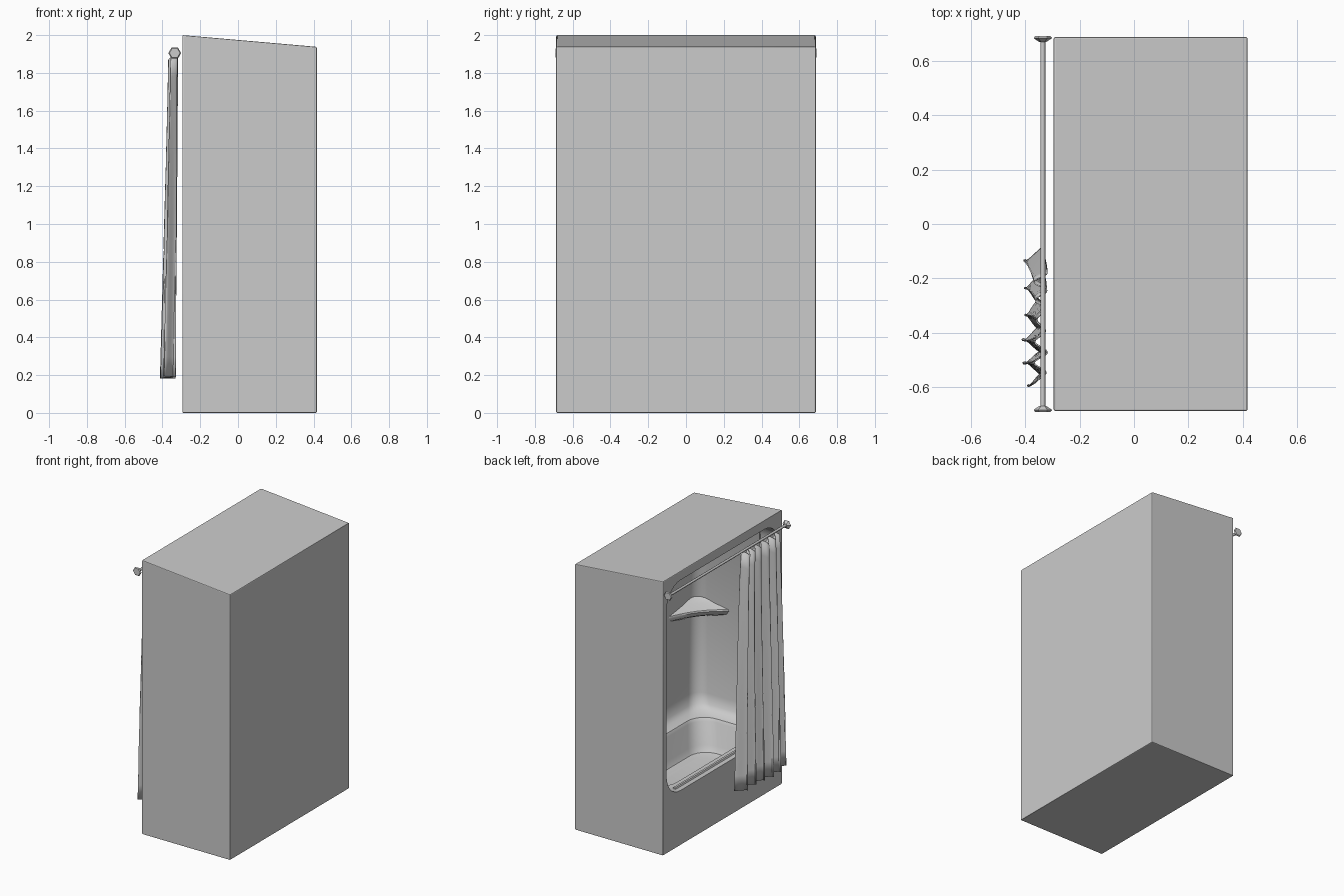
import bpy, bmesh
from math import sin, cos, pi

if "Cube" in bpy.data.objects:
    bpy.data.objects.remove(bpy.data.objects["Cube"])

def make(name, verts, faces, angle=35):
    me = bpy.data.meshes.new(name)
    me.from_pydata(verts, [], faces)
    bm = bmesh.new()
    bm.from_mesh(me)
    bmesh.ops.recalc_face_normals(bm, faces=bm.faces)
    bm.to_mesh(me)
    bm.free()
    ob = bpy.data.objects.new(name, me)
    bpy.context.collection.objects.link(ob)
    smooth(ob, angle)
    return ob

def select(ob):
    bpy.ops.object.select_all(action='DESELECT')
    ob.select_set(True)
    bpy.context.view_layer.objects.active = ob

def smooth(ob, angle):
    select(ob)
    bpy.ops.object.shade_smooth_by_angle(angle=angle * pi / 180)

def rounded(u0, u1, v0, v1, r, n=7):
    """Rounded rectangle outline as (u, v) points."""
    pts = []
    for k, (u, v) in enumerate([(u1 - r, v1 - r), (u0 + r, v1 - r), (u0 + r, v0 + r), (u1 - r, v0 + r)]):
        for i in range(n + 1):
            a = (k + i / n) * pi / 2
            pts.append((u + r * cos(a), v + r * sin(a)))
    return pts

def loft(name, rings, angle=35):
    """Closed rings joined in order and capped at both ends."""
    n = len(rings[0])
    verts = [p for r in rings for p in r]
    faces = [(j * n + i, j * n + (i + 1) % n, (j + 1) * n + (i + 1) % n, (j + 1) * n + i)
             for j in range(len(rings) - 1) for i in range(n)]
    faces += [tuple(range(n)), tuple(range((len(rings) - 1) * n, len(rings) * n))]
    return make(name, verts, faces, angle)

def cut(ob, cutter):
    m = ob.modifiers.new("cut", 'BOOLEAN')
    m.operation, m.solver, m.object = 'DIFFERENCE', 'EXACT', cutter
    select(ob)
    bpy.ops.object.modifier_apply(modifier=m.name)
    bpy.data.objects.remove(cutter)

# Outer stall box with the roof sloping to the rear
side = [(-.295, 0), (.417, 0), (.417, 1.938), (-.295, 2.0)]
stall = loft("stall_shell", [[(x, y, z) for x, z in side] for y in (-.687, .687)])
select(stall)
b = stall.modifiers.new("edges", 'BEVEL')
b.width, b.segments = .006, 2
bpy.ops.object.modifier_apply(modifier=b.name)

# Tub and wall interior: x from, x to, half width, corner radius, height
levels = [(-.10, .17, .43, .10, .19), (-.15, .21, .475, .13, .20), (-.17, .235, .50, .14, .24),
          (-.20, .26, .53, .14, .395), (-.205, .272, .542, .14, .415), (-.212, .32, .595, .11, .43),
          (-.217, .345, .62, .10, .46), (-.22, .36, .635, .09, .53),
          (-.22, .36, .635, .09, 1.83), (-.22, .345, .62, .08, 1.87), (-.22, .32, .59, .07, 1.89)]
cavity = loft("cavity_cutter", [[(x, y, z) for x, y in rounded(a, c, -h, h, r)] for a, c, h, r, z in levels])
cut(stall, cavity)

# Rounded doorway opening
door = [[(x, y, z) for y, z in rounded(-.645, .645, .40, 1.935, .16)] for x in (-.4, -.15)]
cut(stall, loft("door_cutter", door))
smooth(stall, 35)

# Raised lip along the tub rim
loft("rim_lip", [[(x, y, z) for x, z in ((-.262, .395), (-.255, .41), (-.24, .41), (-.233, .395))]
                 for y in (-.49, .49)], 20)

# Corner shelves, sloping up into the rear corners
for s, label in ((-1, "front"), (1, "rear")):
    cx, cy = .375, .655
    rings = []
    for k, z in ((.12, 1.09), (.6, 1.11), (.93, 1.145), (1, 1.175), (.98, 1.185), (.6, 1.205), (.35, 1.225), (.15, 1.26)):
        edge = []
        for i in range(9):
            t = i / 8
            bow = .03 * sin(pi * t)
            edge.append((cx + k * (.07 - cx) * (1 - t) + k * bow, s * (cy + k * (.28 - cy) * t + k * bow), z))
        rings.append(edge + [(cx, s * cy, z)])
    loft(label + "_corner_shelf", rings, 40)

# Curtain rod with flared end flanges
RX, RZ = -.335, 1.905

def rod_ring(r, y, n):
    return [(RX + r * cos(2 * pi * i / n), y, RZ + r * sin(2 * pi * i / n)) for i in range(n)]

loft("curtain_rod", [rod_ring(.009, -.685, 8), rod_ring(.009, .685, 8)], 50)
for s, label in ((-1, "front"), (1, "rear")):
    loft(label + "_rod_flange", [rod_ring(.012, s * .668, 6), rod_ring(.034, s * .683, 6),
                                 rod_ring(.028, s * .69, 6)], 20)

# Gathered curtain, folds opening out towards the hem
COLS, ROWS, FOLDS = 96, 16, 5.5
verts = []
for j in range(ROWS + 1):
    d = j / ROWS
    for i in range(COLS + 1):
        t = i / COLS
        ph = 2 * pi * FOLDS * t + .7 * sin(5 * t + 2 * d)
        top = 1.868 + .03 * abs(cos(ph / 2))
        amp = (.024 + .016 * d) * (.8 + .2 * sin(9 * t + 1))
        y0, y1 = -.18 + .085 * d ** .7, -.575 - .025 * d
        x = -.343 - .019 * d + amp * cos(ph) - .014 * d * sin(pi * t)
        y = y0 + (y1 - y0) * t + .012 * sin(2 * ph) * d
        z = top + (.19 + .008 * sin(7 * t) - top) * d
        verts.append((min(x, -.306), y, z))
w = COLS + 1
faces = [(j * w + i, j * w + i + 1, (j + 1) * w + i + 1, (j + 1) * w + i)
         for j in range(ROWS) for i in range(COLS)]
curtain = make("curtain", verts, faces, 60)
m = curtain.modifiers.new("cloth", 'SOLIDIFY')
m.thickness, m.offset = .005, 0
